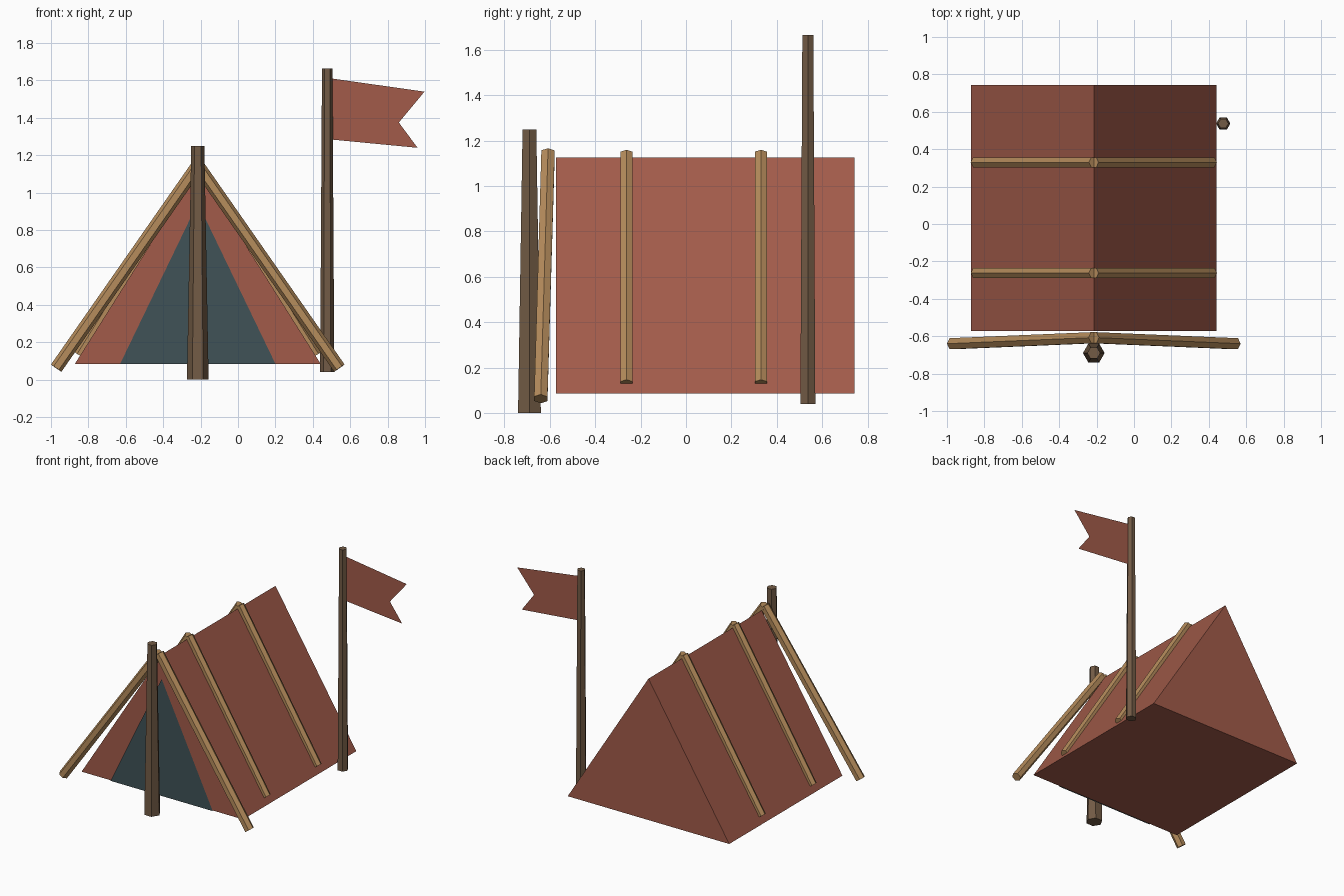
import bpy, bmesh, math
from mathutils import Vector

if "Cube" in bpy.data.objects:
    bpy.data.objects.remove(bpy.data.objects["Cube"])

CX = -0.215  # tent centre line


def material(name, rgb):
    m = bpy.data.materials.new(name)
    m.diffuse_color = (*rgb, 1)
    m.use_nodes = True
    m.node_tree.nodes["Principled BSDF"].inputs["Base Color"].default_value = m.diffuse_color
    return m


canvas = material("canvas", (0.36, 0.105, 0.068))
dark_wood = material("dark_wood", (0.17, 0.105, 0.06))
light_wood = material("light_wood", (0.46, 0.26, 0.105))
door_cloth = material("door_cloth", (0.05, 0.085, 0.095))


def finish(name, bm, mat):
    mesh = bpy.data.meshes.new(name)
    bm.to_mesh(mesh)
    bm.free()
    mesh.materials.append(mat)
    ob = bpy.data.objects.new(name, mesh)
    bpy.context.collection.objects.link(ob)
    return ob


def sheet(name, points, y, mat, depth=0):
    """Flat outline in the xz plane, optionally pushed back along y into a solid."""
    bm = bmesh.new()
    face = bm.faces.new([bm.verts.new((x, y, z)) for x, z in points])
    if depth:
        geo = bmesh.ops.extrude_face_region(bm, geom=[face], use_keep_orig=True)["geom"]
        bmesh.ops.translate(bm, vec=(0, depth, 0),
                            verts=[v for v in geo if isinstance(v, bmesh.types.BMVert)])
        bmesh.ops.recalc_face_normals(bm, faces=bm.faces)
    return finish(name, bm, mat)


def pole(name, a, b, r1, r2, out, mat, sides=6):
    """Tapered prism from a to b with one corner edge facing 'out'."""
    a, b = Vector(a), Vector(b)
    d = (b - a).normalized()
    n = Vector(out)
    n = (n - d * n.dot(d)).normalized()
    s = d.cross(n)
    bm = bmesh.new()
    rings = []
    for c, r in ((a, r1), (b, r2)):
        angles = [math.tau * k / sides for k in range(sides)]
        rings.append([bm.verts.new(c + r * (n * math.cos(t) + s * math.sin(t))) for t in angles])
    lo, hi = rings
    for k in range(sides):
        j = (k + 1) % sides
        bm.faces.new((lo[k], lo[j], hi[j], hi[k]))
    bm.faces.new(lo[::-1])
    bm.faces.new(hi)
    return finish(name, bm, mat)


# Tent body and door
sheet("tent_body", [(CX - 0.657, 0.085), (CX + 0.657, 0.085), (CX, 1.125)], -0.572, canvas, 1.315)
sheet("door_flap", [(CX - 0.415, 0.085), (CX + 0.415, 0.085), (CX, 0.945)], -0.58, door_cloth)

# Upright posts
pole("front_post", (CX, -0.69, 0), (CX, -0.69, 1.25), 0.058, 0.035, (1, 0, 0), dark_wood)
pole("flag_pole", (0.477, 0.537, 0.04), (0.477, 0.537, 1.665), 0.038, 0.028, (1, 0, 0), dark_wood)

# Swallow-tailed flag
sheet("flag", [(0.49, 1.285), (0.96, 1.24), (0.86, 1.375), (0.997, 1.54), (0.49, 1.612)], 0.537, canvas)

# Sloping poles, mirrored left and right
for side, label in ((-1, "left"), (1, "right")):
    out = (side, 0, 0.6)
    pole(f"front_frame_pole_{label}", (CX + side * 0.757, -0.64, 0.062),
         (CX, -0.608, 1.147), 0.034, 0.034, out, light_wood)
    for i, y in enumerate((-0.262, 0.33)):
        pole(f"roof_rib_{label}_{i + 1}", (CX + side * 0.632, y, 0.13),
             (CX, y, 1.143), 0.031, 0.031, out, light_wood)
